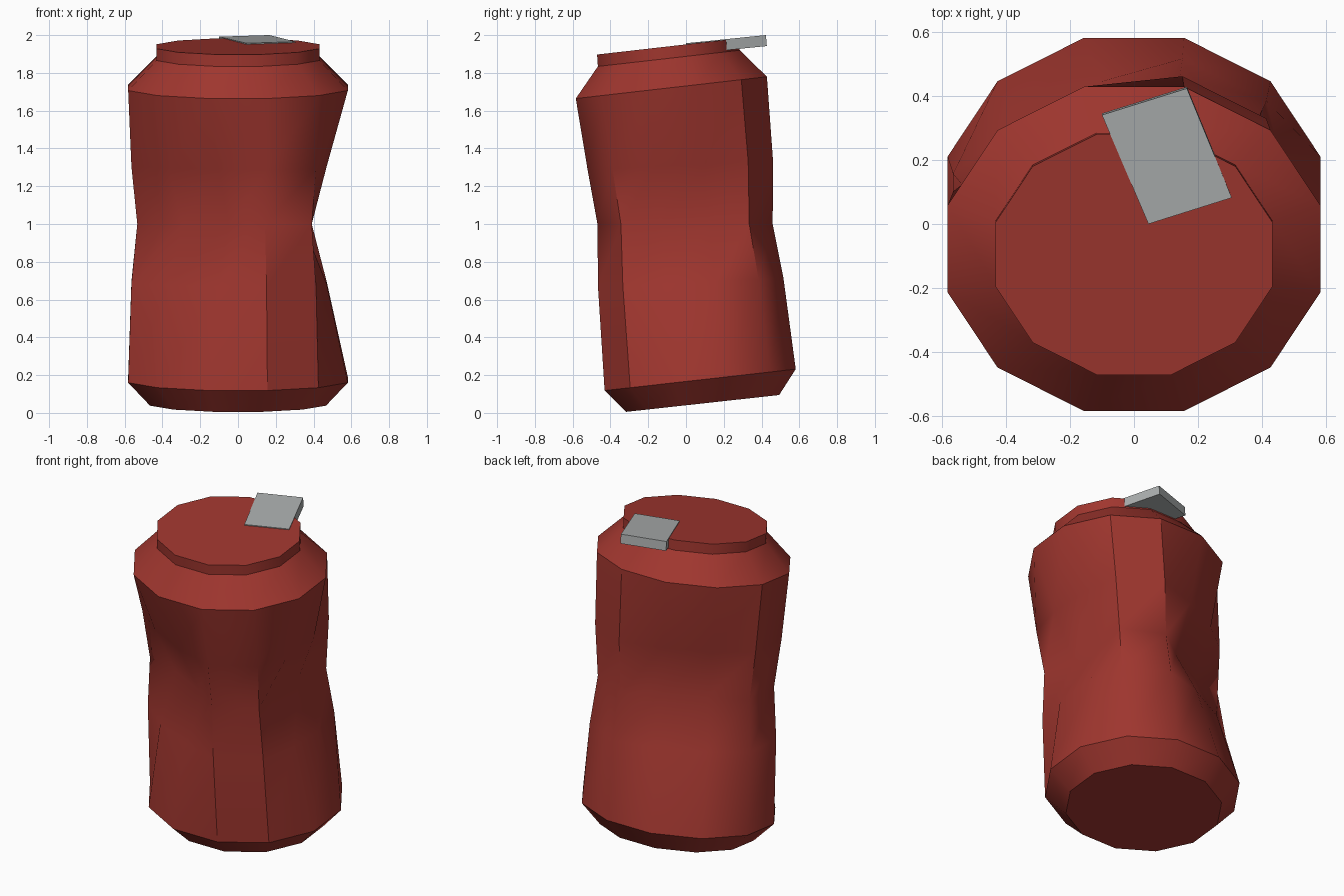
import bpy, bmesh, math
from mathutils import Vector

cube = bpy.data.objects.get("Cube")
if cube:
    bpy.data.objects.remove(cube, do_unlink=True)


def material(name, color):
    m = bpy.data.materials.new(name)
    m.use_nodes = True
    m.diffuse_color = (*color, 1)
    m.node_tree.nodes["Principled BSDF"].inputs["Base Color"].default_value = (*color, 1)
    return m


def finish(name, bm, mat):
    bmesh.ops.recalc_face_normals(bm, faces=bm.faces)
    mesh = bpy.data.meshes.new(name)
    bm.to_mesh(mesh)
    bm.free()
    mesh.materials.append(mat)
    obj = bpy.data.objects.new(name, mesh)
    bpy.context.collection.objects.link(obj)
    return obj


red = material("red paint", (0.35, 0.037, 0.028))
grey = material("grey metal", (0.40, 0.42, 0.42))

SIDES = 12
SQUASH = 0.87
# Can rings from base to lid: radius, centre y, centre z, tilt, dent depth
rings = [
    (0.482, 0.088, 0.050, 0.110, 0),
    (0.602, 0.075, 0.175, 0.112, 0),
    (0.584, 0.025, 0.690, 0.050, 0.095),
    (0.552, -0.005, 1.000, 0.000, 0.19),
    (0.584, -0.030, 1.310, 0.050, 0.095),
    (0.602, -0.0775, 1.722, 0.114, 0),
    (0.447, -0.091, 1.877, 0.114, 0),
    (0.447, -0.095, 1.940, 0.114, 0),
]

# Crushed can body: three dents around the waist, with flat ridges between them
bm = bmesh.new()
loops = []
for radius, cy, cz, tilt, dent in rings:
    loop = []
    for k in range(SIDES):
        a = math.radians(15 + 30 * k)
        x, y = radius * math.cos(a), radius * math.sin(a)
        if k % 4 in (0, 3):
            d = math.radians(120 * ((k + 1) // 4))
            x -= dent * math.cos(d)
            y -= dent * math.sin(d)
        y *= SQUASH
        loop.append(bm.verts.new((x, cy + y, cz + tilt * y)))
    loops.append(loop)
bm.faces.new(loops[0])
bm.faces.new(loops[-1])
for low, high in zip(loops, loops[1:]):
    for k in range(SIDES):
        n = (k + 1) % SIDES
        bm.faces.new((low[k], low[n], high[n], high[k]))
for f in bm.faces:
    f.smooth = True

# Hard edges: base, shoulder and lid rings, plus the ridge creases
for i in (0, 1, 5, 6, 7):
    for k in range(SIDES):
        bm.edges.get((loops[i][k], loops[i][(k + 1) % SIDES])).smooth = False
for columns, levels in (((1, 2, 5), (3, 4)), ((6, 9, 10), (1, 2)), ((1,), (2,)), ((10,), (3,))):
    for k in columns:
        for i in levels:
            bm.edges.get((loops[i][k], loops[i + 1][k])).smooth = False
finish("can_body", bm, red)

# Pull tab: tilted slab, twisted on the lid
bm = bmesh.new()
outline = [(-0.10, 0.34), (0.165, 0.423), (0.305, 0.082), (0.045, 0.0)]
top = [Vector((x, y, 1.957 + 0.102 * y)) for x, y in outline]
drop = Vector((0, 0.005, -0.058))
upper = [bm.verts.new(p) for p in top]
lower = [bm.verts.new(p + drop) for p in top]
bm.faces.new(upper)
bm.faces.new(lower)
for k in range(4):
    n = (k + 1) % 4
    bm.faces.new((upper[k], upper[n], lower[n], lower[k]))
finish("pull_tab", bm, grey)
